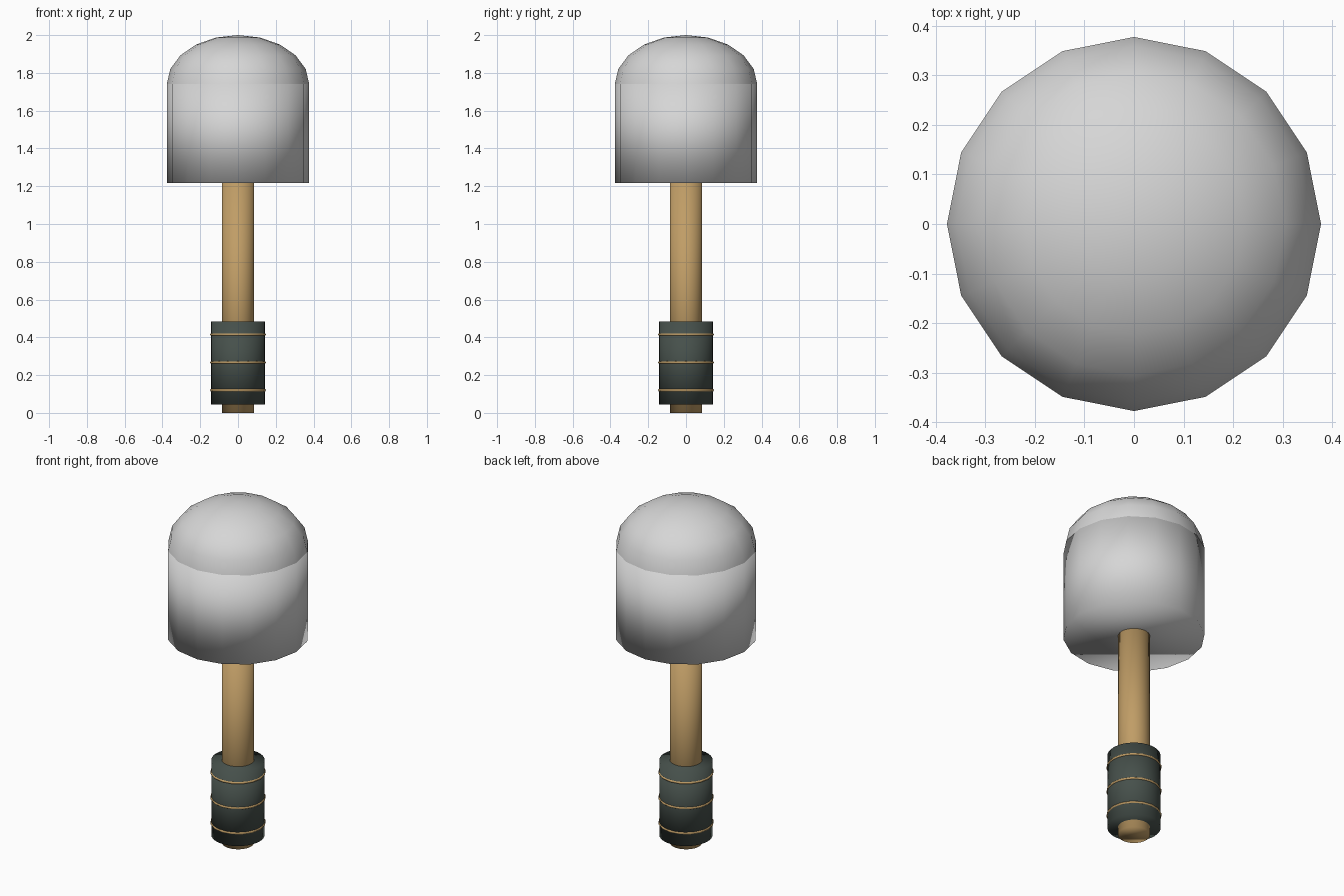
import bpy, bmesh, math

if "Cube" in bpy.data.objects:
    bpy.data.objects.remove(bpy.data.objects["Cube"])


def material(name, rgb):
    lin = [((c / 255 + 0.055) / 1.055) ** 2.4 for c in rgb]
    m = bpy.data.materials.new(name)
    m.diffuse_color = (*lin, 1)
    m.use_nodes = True
    m.node_tree.nodes["Principled BSDF"].inputs["Base Color"].default_value = m.diffuse_color
    return m


grey = material("light_grey", (214, 214, 214))
wood = material("tan_wood", (192, 157, 102))
dark = material("dark_wrap", (70, 80, 75))


def finish(name, mat):
    ob = bpy.context.object
    ob.name = name
    ob.data.materials.append(mat)
    bpy.ops.object.shade_smooth()
    return ob


def cylinder(name, radius, z0, z1, sides, mat):
    bpy.ops.mesh.primitive_cylinder_add(vertices=sides, radius=radius, depth=z1 - z0,
                                        location=(0, 0, (z0 + z1) / 2))
    return finish(name, mat)


# Handle and grip, fully smooth shaded including the caps
cylinder("handle", 0.086, 0.0, 1.24, 32, wood)
cylinder("grip", 0.142, 0.045, 0.485, 32, dark)

# Cord rings around the grip
for i, z in enumerate((0.12, 0.267, 0.415)):
    bpy.ops.mesh.primitive_torus_add(major_radius=0.141, minor_radius=0.007,
                                     major_segments=16, minor_segments=8,
                                     location=(0, 0, z))
    finish(f"cord_ring_{i + 1}", wood)

# Head: 16-sided drum
R, RIM, TOP = 0.377, 1.74, 2.0
cylinder("head_drum", R, 1.218, RIM, 16, grey)

# Flattened dome: upper half of a squashed sphere
bpy.ops.mesh.primitive_uv_sphere_add(segments=16, ring_count=10, radius=1)
dome = finish("head_dome", grey)
bm = bmesh.new()
bm.from_mesh(dome.data)
bmesh.ops.delete(bm, geom=[v for v in bm.verts if v.co.z < -0.01], context='VERTS')
bmesh.ops.scale(bm, vec=(R, R, TOP - RIM), verts=bm.verts)
bmesh.ops.translate(bm, vec=(0, 0, RIM), verts=bm.verts)
bm.to_mesh(dome.data)
bm.free()
